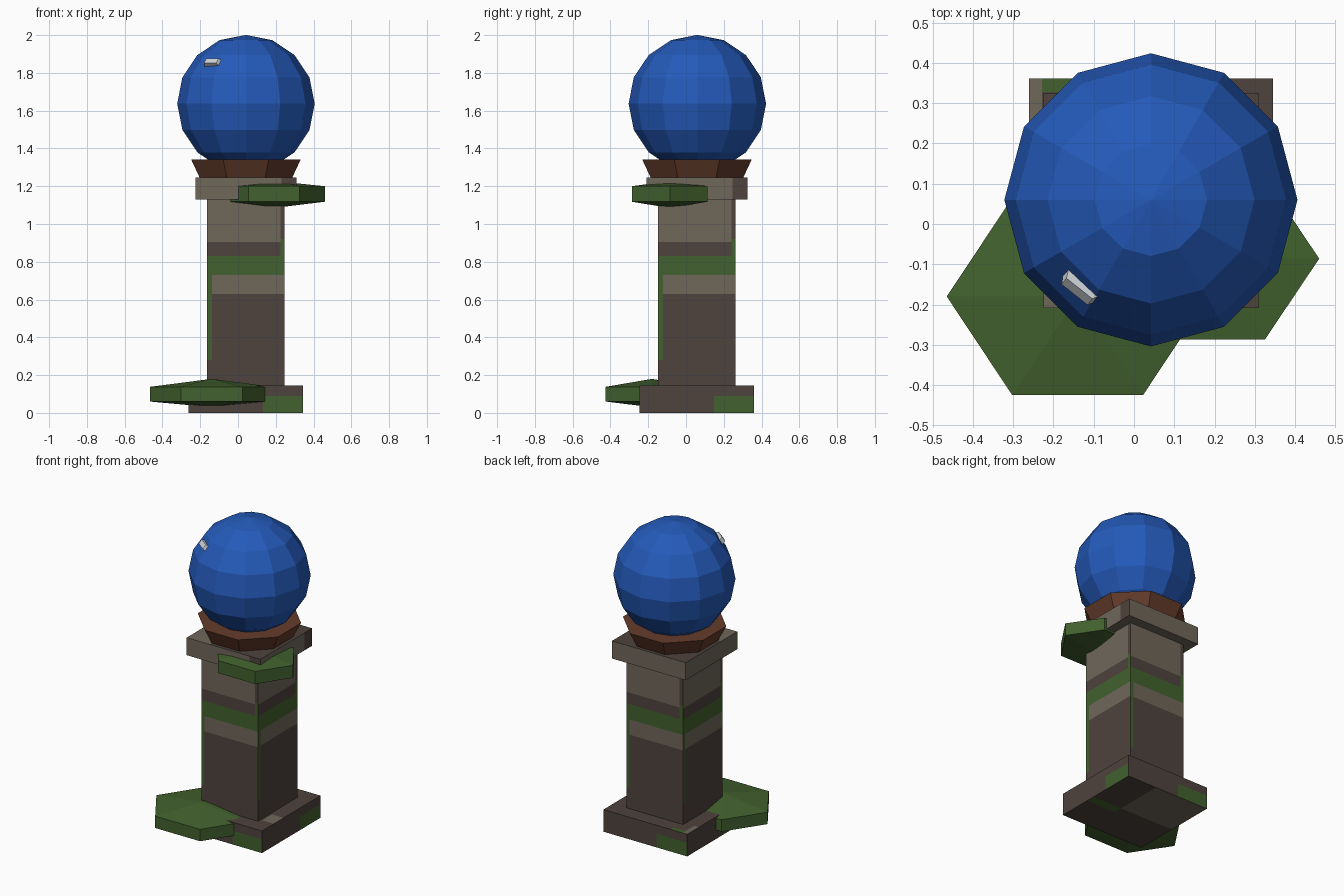
import bpy, bmesh, math
from mathutils import Matrix, Vector

cube = bpy.data.objects.get("Cube")
if cube:
    bpy.data.objects.remove(cube, do_unlink=True)


def material(name, r, g, b):
    color = [((c / 255 + 0.055) / 1.055) ** 2.4 for c in (r, g, b)] + [1]
    mat = bpy.data.materials.new(name)
    mat.use_nodes = True
    mat.diffuse_color = color
    mat.node_tree.nodes["Principled BSDF"].inputs["Base Color"].default_value = color
    return mat


dark = material("dark stone", 78, 67, 61)
taupe = material("light stone", 112, 103, 90)
green = material("leaf green", 66, 97, 46)
blue = material("orb blue", 36, 90, 186)
brown = material("bowl brown", 100, 60, 43)
white = material("glint white", 208, 213, 218)
STONE = [dark, taupe, green]
DARK, TAUPE, GREEN = range(3)
CX, CY = 0.042, 0.058


def finish(name, bm, mats):
    bmesh.ops.recalc_face_normals(bm, faces=bm.faces)
    mesh = bpy.data.meshes.new(name)
    bm.to_mesh(mesh)
    bm.free()
    for mat in mats:
        mesh.materials.append(mat)
    obj = bpy.data.objects.new(name, mesh)
    bpy.context.collection.objects.link(obj)
    return obj


def block(name, half, z0, z1, cuts, levels, rule):
    """Square block cut along lines, then coloured by a rule on (face centre, normal, u)."""
    bm = bmesh.new()
    size = Matrix.Diagonal((half * 2, half * 2, z1 - z0, 1))
    bmesh.ops.create_cube(bm, size=1, matrix=Matrix.Translation((0, 0, (z0 + z1) / 2)) @ size)
    planes = [((0, 0, z), (0, 0, 1)) for z in levels]
    for c in cuts:
        planes += [((c, 0, 0), (1, 0, 0)), ((0, c, 0), (0, 1, 0))]
    for co, no in planes:
        bmesh.ops.bisect_plane(bm, geom=bm.verts[:] + bm.edges[:] + bm.faces[:],
                               plane_co=co, plane_no=no)
    bm.normal_update()
    for f in bm.faces:
        p, n = f.calc_center_median(), f.normal
        # u runs left to right on each side as seen from outside
        f.material_index = rule(p, n, n.x * p.y - n.y * p.x)
    finish(name, bm, STONE).location = (CX, CY, 0)


def lathe(name, profile, sides, phase, mat, center, squash=1):
    """Faceted turned solid; the profile is (radius, z) from bottom to top."""
    bm = bmesh.new()
    rings = []
    for r, z in profile:
        angles = [phase + math.tau * i / sides for i in range(sides if r else 1)]
        rings.append([bm.verts.new((r * math.cos(a), r * squash * math.sin(a), z)) for a in angles])
    for low, high in zip(rings, rings[1:]):
        for i in range(sides):
            j = (i + 1) % sides
            corners = [low[i % len(low)], low[j % len(low)], high[j % len(high)], high[i % len(high)]]
            bm.faces.new(list(dict.fromkeys(corners)))
    finish(name, bm, [mat]).location = (*center, 0)


# Square base with mossy lower corners
def base_rule(p, n, u):
    if n.z > 0.5:
        if p.x > 0.22 and -0.17 < p.y < -0.08:
            return TAUPE
        if p.y > 0.27 and -0.27 < p.x < -0.18:
            return GREEN
        return TAUPE if p.x < -0.27 and p.y > 0.18 else DARK
    if n.z < -0.5:
        if p.x > 0.09 and -0.08 < p.y < -0.02:
            return GREEN
        return TAUPE if p.x < 0.09 and p.y > -0.02 else DARK
    return GREEN if u > 0.09 and p.z < 0.09 else DARK


block("base", 0.303, 0, 0.145, [-0.27, -0.18, -0.08, -0.02, 0.09, 0.18, 0.22, 0.27],
      [0.09], base_rule)


# Banded column
def column_rule(p, n, u):
    if abs(n.z) > 0.5:
        return DARK
    if u < -0.18 and 0.28 < p.z < 0.83:
        return GREEN
    if u > 0.183 and p.z > 0.83:
        return GREEN if p.z < 0.92 else DARK
    for top, color in ((0.63, DARK), (0.73, TAUPE), (0.83, GREEN), (0.905, DARK)):
        if p.z < top:
            return color
    return TAUPE


block("column", 0.205, 0.145, 1.13, [-0.18, 0.183],
      [0.28, 0.63, 0.73, 0.83, 0.905, 0.92], column_rule)


# Capital slab
def capital_rule(p, n, u):
    if n.z > 0.5:
        return TAUPE if p.x < -0.1 and p.y < -0.1 else DARK
    if n.z < -0.5:
        return TAUPE
    return DARK if u > 0.187 else TAUPE


block("capital", 0.267, 1.13, 1.245, [-0.1, 0.187], [], capital_rule)

# Flared bowl
lathe("bowl", [(0, 1.245), (0.265, 1.245), (0.314, 1.342), (0, 1.342)],
      8, math.pi / 8, brown, (CX, CY))

# Faceted orb
bm = bmesh.new()
bmesh.ops.create_uvsphere(bm, u_segments=12, v_segments=8, radius=0.364)
finish("orb", bm, [blue]).location = (CX, CY + 0.002, 1.637)

# Six-sided leaves with shallow peaks
lathe("lower_leaf", [(0, 0.03), (0.325, 0.06), (0.325, 0.138), (0, 0.18)],
      6, 0, green, (-0.14, -0.18), 0.87)
lathe("upper_leaf", [(0, 1.085), (0.27, 1.118), (0.27, 1.2), (0, 1.228)],
      6, 0, green, (0.19, -0.086), 0.86)

# Small bevelled glint on the orb
bm = bmesh.new()
bmesh.ops.create_cube(bm, size=1)
for v in bm.verts:
    taper = 0.75 if v.co.z > 0 else 1
    v.co = (v.co.x * 0.11 * taper, v.co.y * 0.042 * taper, v.co.z * 0.035)
glint = finish("glint", bm, [white])
normal = Vector((-0.17, -0.215, 0.215)).normalized()
along = Vector((normal.y, -normal.x, 0)).normalized() * -1
turn = Matrix((along, normal.cross(along), normal)).transposed().to_4x4()
glint.matrix_world = Matrix.Translation((-0.133, -0.157, 1.853)) @ turn
